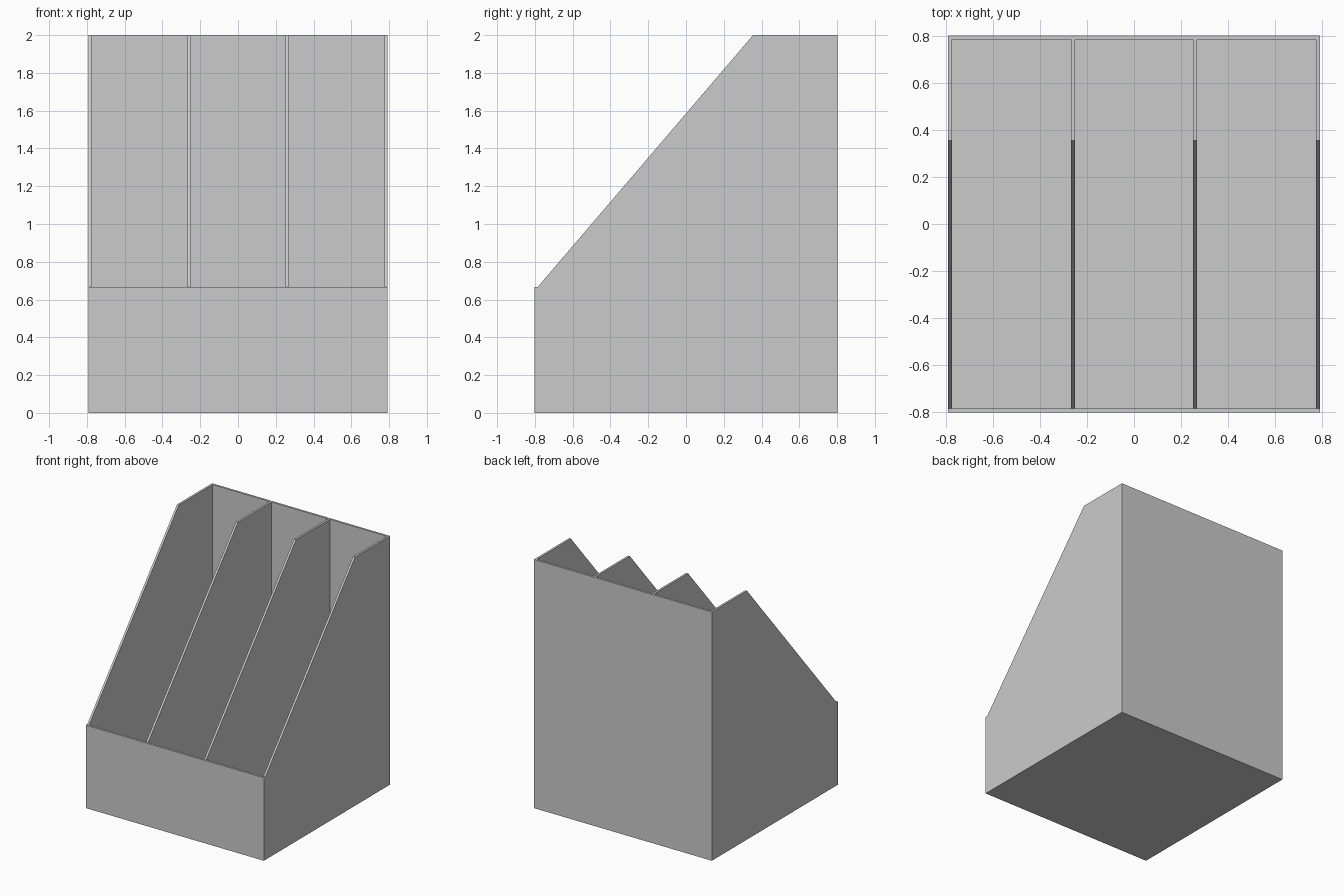
import bpy, bmesh

if "Cube" in bpy.data.objects:
    bpy.data.objects.remove(bpy.data.objects["Cube"])

T = 0.017              # board thickness
W, D = 0.792, 0.802    # half width, half depth
LIP, H = 0.667, 2.0    # front height, full height


def add_object(name, bm):
    bmesh.ops.recalc_face_normals(bm, faces=bm.faces)
    mesh = bpy.data.meshes.new(name)
    bm.to_mesh(mesh)
    bm.free()
    bpy.context.collection.objects.link(bpy.data.objects.new(name, mesh))


def board(name, lo, hi):
    bm = bmesh.new()
    bmesh.ops.create_cube(bm, size=1)
    for v in bm.verts:
        v.co = [(a + b) / 2 + c * (b - a) for a, b, c in zip(lo, hi, v.co)]
    add_object(name, bm)


def sloped_panel(name, x, back, base):
    # Side profile in y, z, extruded across the board thickness
    profile = [(-D + T, base), (back, base), (back, H), (0.355, H), (-D + T, LIP)]
    bm = bmesh.new()
    face = bm.faces.new([bm.verts.new((x - T / 2, y, z)) for y, z in profile])
    ext = bmesh.ops.extrude_face_region(bm, geom=[face])
    verts = [g for g in ext["geom"] if isinstance(g, bmesh.types.BMVert)]
    bmesh.ops.translate(bm, verts=verts, vec=(T, 0, 0))
    add_object(name, bm)


# Outer sides and inner dividers
for label, s in (("left", -1), ("right", 1)):
    sloped_panel(label + "_side", s * (W - T / 2), D, 0)
    sloped_panel(label + "_divider", s * 0.259, D - T, T)

# Front lip, back board and floor
board("front_lip", (-W, -D, 0), (W, -D + T, LIP))
board("back_board", (-W + T, D - T, 0), (W - T, D, H))
board("floor", (-W + T, -D + T, 0), (W - T, D - T, T))
